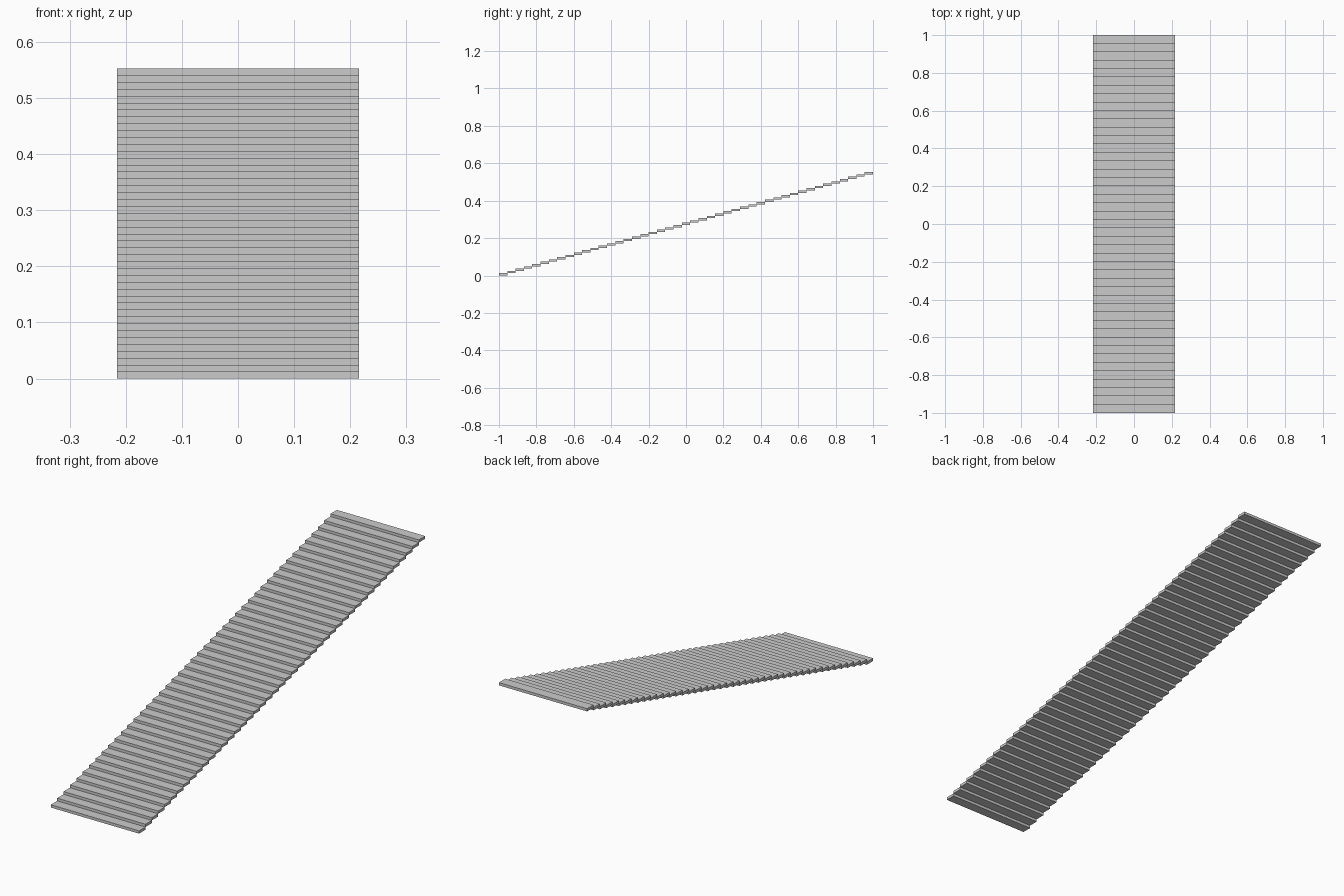
import bpy

if "Cube" in bpy.data.objects:
    bpy.data.objects.remove(bpy.data.objects["Cube"])

STEPS = 45
WIDTH = 0.432
RUN = 2.0 / STEPS       # depth of one tread
RISE = 0.553 / STEPS    # height of one tread

# Lowest tread: a thin flat slab
bpy.ops.mesh.primitive_cube_add(size=1, location=(0, -1 + RUN / 2, RISE / 2))
treads = bpy.context.object
treads.name = "stair_treads"
treads.scale = (WIDTH, RUN, RISE)
bpy.ops.object.transform_apply(location=False, rotation=False, scale=True)

# Repeat it up the flight, each slab meeting the next edge to edge
flight = treads.modifiers.new("flight", 'ARRAY')
flight.count = STEPS
flight.use_relative_offset = False
flight.use_constant_offset = True
flight.constant_offset_displace = (0, RUN, RISE)
